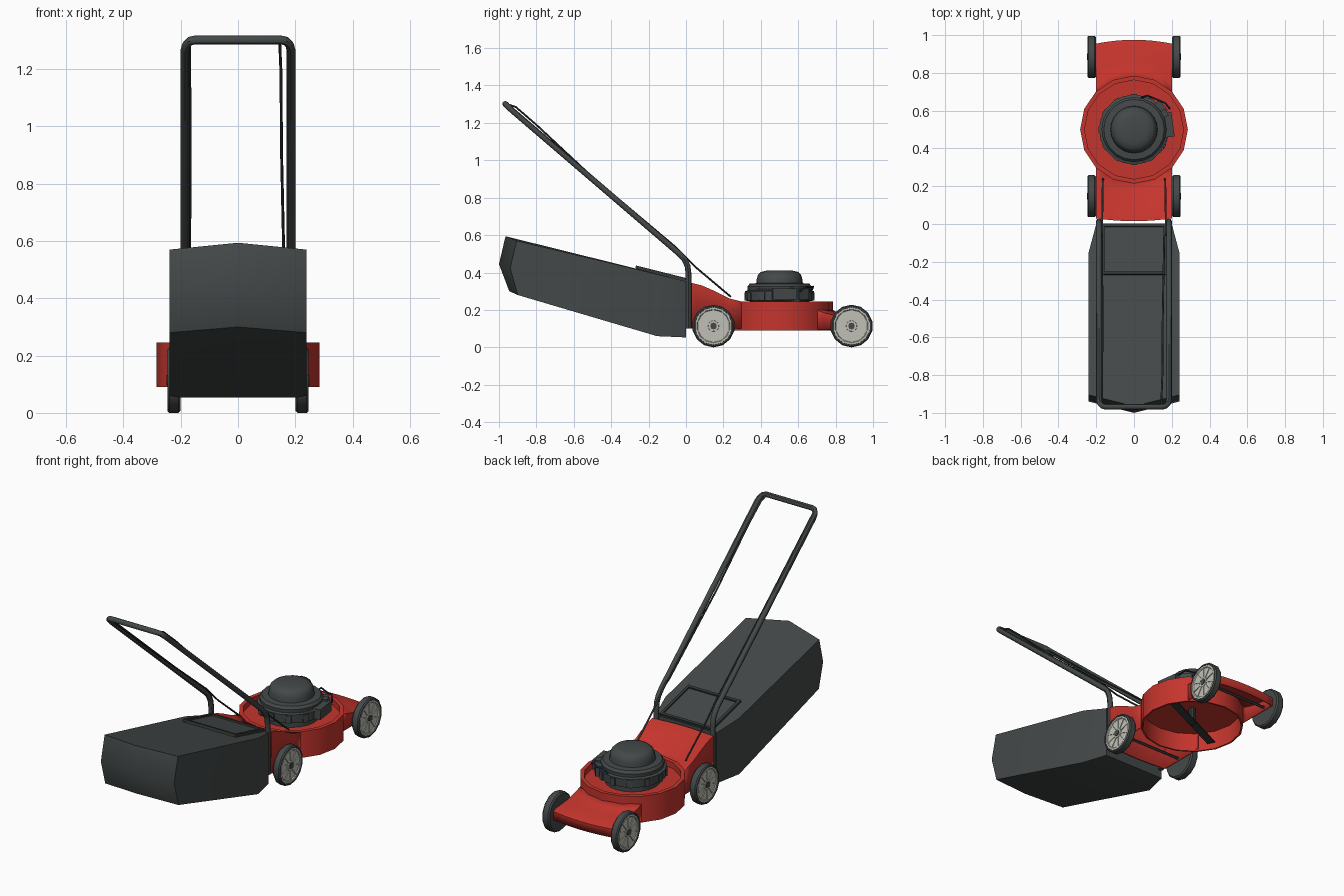
import bpy, bmesh
from math import pi, cos, sin, sqrt, radians
from mathutils import Matrix, Vector

cube = bpy.data.objects.get("Cube")
if cube:
    bpy.data.objects.remove(cube, do_unlink=True)


def material(name, rgb):
    m = bpy.data.materials.new(name)
    m.use_nodes = True
    m.diffuse_color = (*rgb, 1)
    m.node_tree.nodes["Principled BSDF"].inputs["Base Color"].default_value = (*rgb, 1)
    return m


RED = material("red paint", (0.56, 0.035, 0.026))
DARK = material("dark grey", (0.058, 0.066, 0.066))
BLACK = material("black metal", (0.035, 0.038, 0.038))
LIGHT = material("pale wheel grey", (0.53, 0.53, 0.47))
NAVY = material("navy wire", (0.012, 0.015, 0.06))


def finish(obj, mat, angle=35):
    obj.data.materials.append(mat)
    bpy.ops.object.select_all(action="DESELECT")
    obj.select_set(True)
    bpy.context.view_layer.objects.active = obj
    if angle:
        bpy.ops.object.shade_smooth_by_angle(angle=radians(angle))
    return obj


def mesh(name, verts, faces, mat, angle=35):
    bm = bmesh.new()
    vs = [bm.verts.new(v) for v in verts]
    for f in faces:
        bm.faces.new([vs[i] for i in f])
    bmesh.ops.remove_doubles(bm, verts=bm.verts, dist=0.00001)
    bmesh.ops.recalc_face_normals(bm, faces=bm.faces)
    data = bpy.data.meshes.new(name)
    bm.to_mesh(data)
    bm.free()
    obj = bpy.data.objects.new(name, data)
    bpy.context.collection.objects.link(obj)
    return finish(obj, mat, angle)


def lathe(name, profile, sides, mat, matrix=Matrix(), angle=35):
    """Spin (radius, height) points about the local z axis."""
    n = len(profile)
    verts = [matrix @ Vector((r * cos(2 * pi * s / sides), r * sin(2 * pi * s / sides), z))
             for s in range(sides) for r, z in profile]
    faces = []
    for s in range(sides):
        a, b = s * n, (s + 1) % sides * n
        for i in range(n - 1):
            q = [a + i, b + i, b + i + 1, a + i + 1]
            if profile[i][0] == 0:
                q.pop(1)
            elif profile[i + 1][0] == 0:
                q.pop(2)
            faces.append(q)
    return mesh(name, verts, faces, mat, angle)


def box(name, center, size, mat, rot=Matrix()):
    bm = bmesh.new()
    bmesh.ops.create_cube(bm, size=1, matrix=Matrix.Translation(center) @ rot @ Matrix.Diagonal((*size, 1)))
    data = bpy.data.meshes.new(name)
    bm.to_mesh(data)
    bm.free()
    obj = bpy.data.objects.new(name, data)
    bpy.context.collection.objects.link(obj)
    return finish(obj, mat, 0)


def tube(name, points, radius, mat):
    cu = bpy.data.curves.new(name, "CURVE")
    cu.dimensions = "3D"
    cu.bevel_depth = radius
    cu.bevel_resolution = 2
    cu.use_fill_caps = True
    sp = cu.splines.new("POLY")
    sp.points.add(len(points) - 1)
    for p, co in zip(sp.points, points):
        p.co = (*co, 1)
    obj = bpy.data.objects.new(name, cu)
    bpy.context.collection.objects.link(obj)
    bpy.ops.object.select_all(action="DESELECT")
    obj.select_set(True)
    bpy.context.view_layer.objects.active = obj
    bpy.ops.object.convert(target="MESH")
    obj = bpy.context.object
    obj.data.materials.clear()
    return finish(obj, mat, 45)


# Round deck: hollow below, sunken floor inside a raised rim
MID = Matrix.Translation((0, 0.5, 0))
lathe("deck_pan", [(0, 0.2), (0.275, 0.2), (0.275, 0.09), (0.285, 0.09), (0.285, 0.245),
                   (0.262, 0.245), (0.262, 0.21), (0, 0.21)], 16, RED, MID, 30)


# Deck aprons: open-bottomed shells running from an outer end to the round pan
def apron(name, sign, y_out, bow, heights, bottom):
    cols = [-0.2 + 0.05 * i for i in range(9)]
    rows = [(0, bottom)] + heights
    verts = []
    for t, z in rows:
        for k, x in enumerate([cols[0]] + cols + [cols[-1]]):
            y0 = y_out + sign * bow * (1 - (x / 0.2) ** 2)
            y1 = 0.5 + sign * sqrt(0.272 ** 2 - x * x)
            verts.append((x, y0 + (y1 - y0) * t, bottom if k in (0, 10) else z))
    faces = [[r * 11 + c, r * 11 + c + 1, r * 11 + c + 12, r * 11 + c + 11]
             for r in range(1, len(rows) - 1) for c in range(10)]
    faces += [[c, c + 1, c + 12, c + 11] for c in range(1, 9)]
    obj = mesh(name, verts, faces, RED, 30)
    mod = obj.modifiers.new("thickness", "SOLIDIFY")
    mod.thickness = 0.006
    return obj


apron("rear_apron", -1, 0.03, 0.015, [(0, 0.345), (0.2, 0.33), (0.4, 0.305), (0.7, 0.262), (1, 0.24)], 0.1)
apron("front_apron", 1, 0.955, 0.02, [(0, 0.145), (0.08, 0.155), (0.5, 0.165), (0.8, 0.185), (1, 0.205)], 0.095)

# Wheels: tyre, pale outer disc, raised spokes and a dark cap
for end, y in (("rear", 0.147), ("front", 0.885)):
    for side, s in (("left", 1), ("right", -1)):
        m = Matrix.Translation((s * 0.2, y, 0.114)) @ Matrix.Rotation(s * pi / 2, 4, "Y")
        n = f"{end}_{side}_"
        lathe(n + "tyre", [(0, 0), (0.106, 0), (0.114, 0.008), (0.114, 0.04), (0.108, 0.047),
                           (0.101, 0.047), (0.099, 0.038), (0, 0.038)], 14, DARK, m)
        lathe(n + "wheel_disc", [(0.1, 0.037), (0.1, 0.045), (0.09, 0.045), (0.086, 0.04), (0.03, 0.04),
                                 (0.028, 0.045), (0, 0.045)], 14, LIGHT, m, 25)
        lathe(n + "wheel_cap", [(0.018, 0.04), (0.018, 0.049), (0, 0.049)], 10, DARK, m)
        for k in range(10):
            turn = m @ Matrix.Rotation(2 * pi * k / 10, 4, "Z") @ Matrix.Translation((0.058, 0, 0.041))
            box(n + "spoke", turn.translation, (0.062, 0.008, 0.006), LIGHT, turn.to_3x3().to_4x4())
    tube(end + "_axle", [(-0.21, y, 0.114), (0.21, y, 0.114)], 0.008, BLACK)

# Engine: stacked housing with a rounded starter dome
lathe("engine_housing", [(0, 0.205), (0.15, 0.205), (0.15, 0.245), (0.182, 0.25), (0.185, 0.3), (0.17, 0.305),
                         (0.172, 0.325), (0.16, 0.34), (0.125, 0.343)], 20, DARK, MID)
lathe("engine_dome", [(0.125, 0.34), (0.122, 0.365), (0.115, 0.388), (0.1, 0.403), (0.07, 0.41),
                      (0, 0.412)], 24, DARK, MID, 40)
for k in range(12):
    m = MID @ Matrix.Rotation(2 * pi * k / 12, 4, "Z") @ Matrix.Translation((0.183, 0, 0.272))
    box("cooling_fin", m.translation, (0.01, 0.03, 0.045), DARK, m.to_3x3().to_4x4())
for name, deg, size in (("air_filter", 8, (0.06, 0.13, 0.06)), ("carburettor", 40, (0.05, 0.07, 0.06)),
                        ("fuel_cap", 28, (0.04, 0.04, 0.08))):
    m = MID @ Matrix.Rotation(radians(deg), 4, "Z") @ Matrix.Translation((0.178, 0, 0.285))
    box(name, m.translation, size, DARK, m.to_3x3().to_4x4())
tube("spark_wire", [(0.04, 0.67, 0.3), (0.07, 0.68, 0.325), (0.12, 0.66, 0.32), (0.165, 0.64, 0.325),
                    (0.19, 0.61, 0.3)], 0.005, NAVY)
tube("throttle_spring", [(0.183 * cos(radians(a)), 0.5 + 0.183 * sin(radians(a)), 0.31 + 0.006 * (-1) ** a)
                         for a in range(-42, -8, 3)], 0.0025, LIGHT)

# Blade below the deck
box("blade", (0, 0.5, 0.118), (0.5, 0.045, 0.008), BLACK, Matrix.Rotation(radians(25), 4, "Z"))
lathe("blade_shaft", [(0, 0.108), (0.02, 0.108), (0.02, 0.2)], 10, BLACK, MID)

# Grass bag: loop of (edge y, edge z, half width, centre y, centre z)
loop = [(0, 0.053, 0.2, 0, 0.053), (0, 0.353, 0.2, 0, 0.353), (-0.15, 0.39, 0.24, -0.15, 0.392),
        (-0.905, 0.57, 0.24, -0.965, 0.594), (-0.94, 0.425, 0.24, -1.0, 0.445),
        (-0.9, 0.28, 0.24, -0.945, 0.3), (-0.155, 0.06, 0.24, -0.155, 0.06)]
verts, faces = [], []
for i, (ey, ez, w, cy, cz) in enumerate(loop):
    verts += [(-w, ey, ez), (0, cy, cz), (w, ey, ez)]
    a, b = i * 3, (i + 1) % len(loop) * 3
    faces += [[a, a + 1, b + 1, b], [a + 1, a + 2, b + 2, b + 1]]
for c in (0, 2):
    faces += [[c, c + 3, c + 6, c + 18], [c + 6, c + 9, c + 12, c + 15, c + 18]]
mesh("grass_bag", verts, faces, DARK, 40)

# Bag lid with a raised frame, lying on the sloped top
tilt = Matrix.Translation((0, -0.135, 0.391)) @ Matrix.Rotation(-0.246, 4, "X")
flat = tilt.to_3x3().to_4x4()
box("bag_lid", tilt.translation, (0.34, 0.27, 0.008), DARK, flat)
for x, y, w, d in ((-0.165, 0, 0.016, 0.28), (0.165, 0, 0.016, 0.28), (0, -0.13, 0.34, 0.016), (0, 0.13, 0.34, 0.016)):
    box("lid_frame_bar", tilt @ Vector((x, y, 0.006)), (w, d, 0.014), BLACK, flat)

# Push handle: one bent tube, mirrored across the middle
half = [(0.185, 0.014, 0.1), (0.185, 0.014, 0.39), (0.185, 0.008, 0.435), (0.185, -0.008, 0.47),
        (0.185, -0.035, 0.5), (0.185, -0.93, 1.267), (0.18, -0.95, 1.285), (0.168, -0.962, 1.298), (0.15, -0.967, 1.302)]
tube("push_handle", half + [(-x, y, z) for x, y, z in reversed(half)], 0.0155, DARK)
for s in (1, -1):
    tube("handle_brace", [(s * 0.168, -0.06, 0.54), (s * 0.168, 0.05, 0.43), (s * 0.165, 0.24, 0.27)], 0.005, BLACK)
tube("brake_cable", [(0.145, -0.955, 1.3), (0.146, -0.91, 1.285), (0.15, -0.8, 1.19), (0.152, -0.5, 0.91),
                     (0.16, -0.06, 0.54)], 0.005, BLACK)
tube("throttle_cable", [(-0.168, -0.95, 1.285), (-0.166, -0.5, 0.9), (-0.168, -0.06, 0.54)], 0.004, BLACK)
